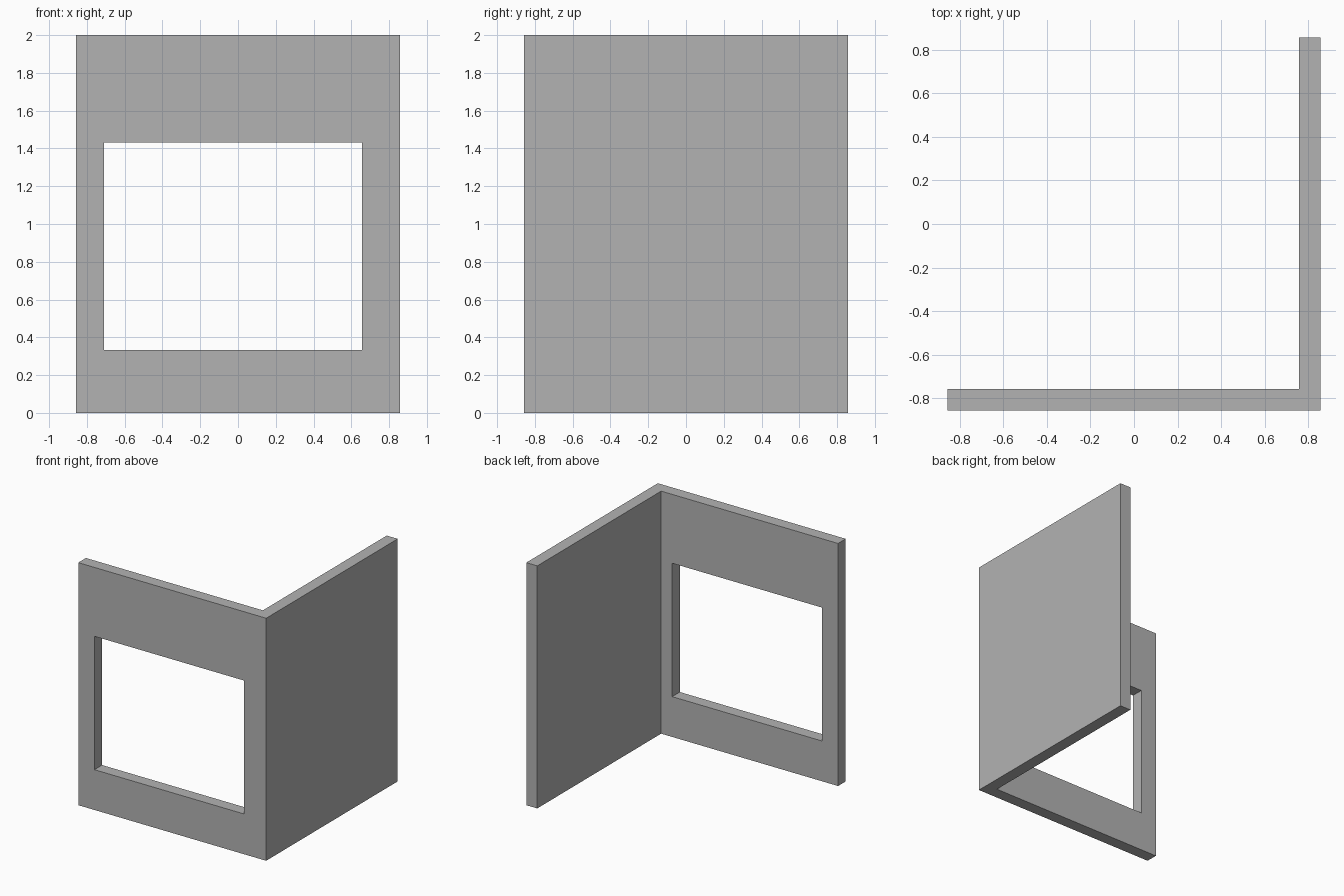
import bpy
import bmesh
from mathutils import Matrix, Vector

cube = bpy.data.objects.get("Cube")
if cube:
    bpy.data.objects.remove(cube, do_unlink=True)

HALF, THICK, HEIGHT = 0.857, 0.1, 2.0
INNER = HALF - THICK

grey = bpy.data.materials.new("plain_grey")
grey.use_nodes = True
colour = (0.45, 0.45, 0.45, 1)
grey.diffuse_color = colour
grey.node_tree.nodes["Principled BSDF"].inputs["Base Color"].default_value = colour


def add_object(name, bm):
    bmesh.ops.recalc_face_normals(bm, faces=bm.faces)
    mesh = bpy.data.meshes.new(name)
    bm.to_mesh(mesh)
    bm.free()
    mesh.materials.append(grey)
    obj = bpy.data.objects.new(name, mesh)
    bpy.context.collection.objects.link(obj)
    return obj


# Corner walls: L-shaped floor plan pulled up to full height
plan = [(-HALF, -HALF), (HALF, -HALF), (HALF, HALF),
        (INNER, HALF), (INNER, -INNER), (-HALF, -INNER)]
bm = bmesh.new()
base = bm.faces.new([bm.verts.new((x, y, 0)) for x, y in plan])
raised = bmesh.ops.extrude_face_region(bm, geom=[base], use_keep_orig=True)
top = [v for v in raised["geom"] if isinstance(v, bmesh.types.BMVert)]
bmesh.ops.translate(bm, verts=top, vec=(0, 0, HEIGHT))
walls = add_object("corner_walls", bm)

# Window opening through the front wall
low = Vector((-0.71, -HALF - THICK, 0.332))
high = Vector((0.656, -INNER + THICK, 1.432))
bm = bmesh.new()
bmesh.ops.create_cube(bm, size=1, matrix=Matrix.LocRotScale((low + high) / 2, None, high - low))
cutter = add_object("window_cutter", bm)
cutter.hide_render = True
cutter.hide_viewport = True
cutter.display_type = 'WIRE'

cut = walls.modifiers.new("window_opening", 'BOOLEAN')
cut.operation = 'DIFFERENCE'
cut.solver = 'EXACT'
cut.object = cutter
